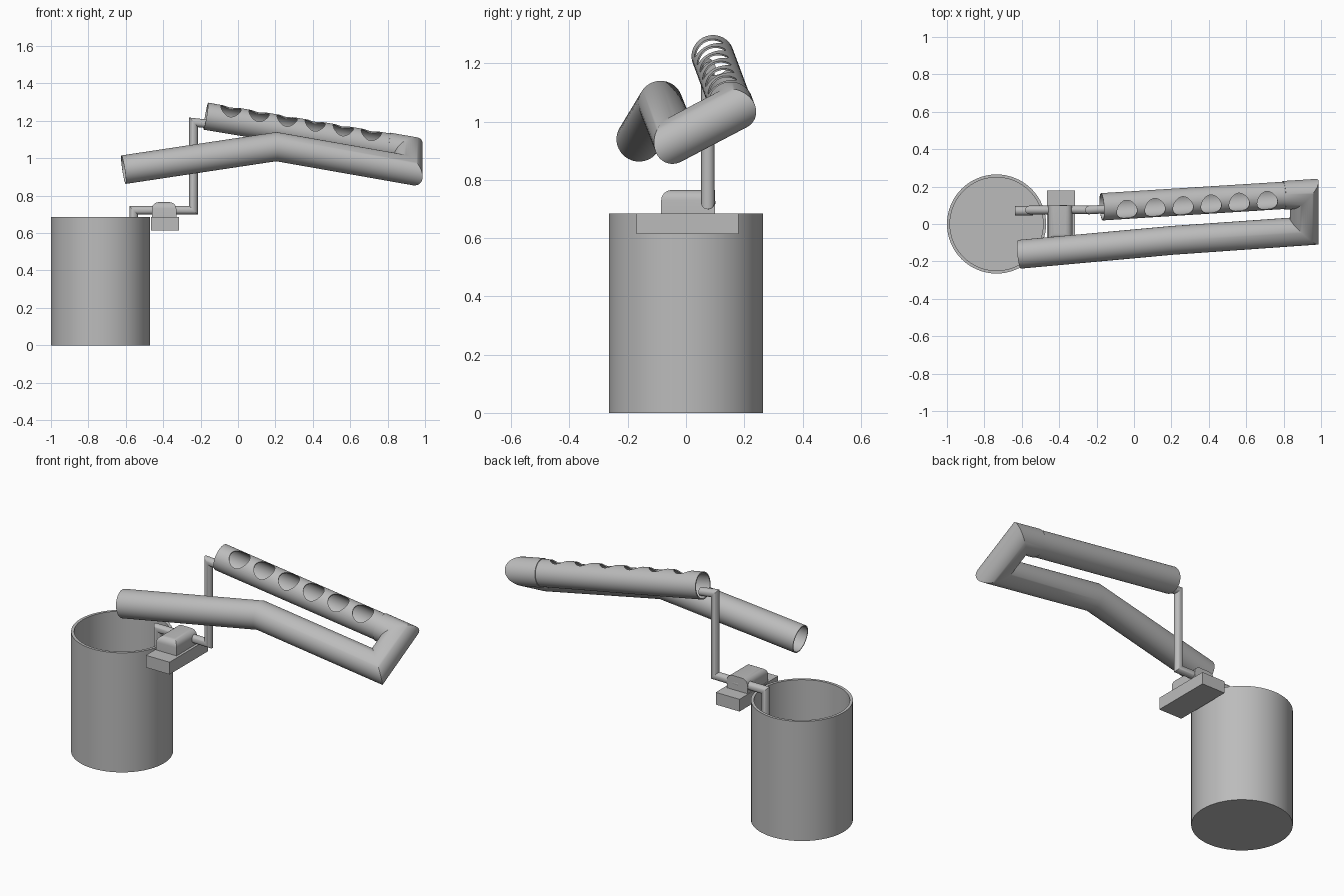
import bpy, bmesh, math
from mathutils import Vector, Matrix

cube = bpy.data.objects.get("Cube")
if cube:
    bpy.data.objects.remove(cube, do_unlink=True)

grey = bpy.data.materials.new("grey")
grey.use_nodes = True
grey.diffuse_color = (0.5, 0.5, 0.5, 1)
grey.node_tree.nodes["Principled BSDF"].inputs["Base Color"].default_value = (0.5, 0.5, 0.5, 1)


def finish(name, bm, smooth=True):
    bmesh.ops.recalc_face_normals(bm, faces=bm.faces)
    mesh = bpy.data.meshes.new(name)
    bm.to_mesh(mesh)
    bm.free()
    mesh.materials.append(grey)
    obj = bpy.data.objects.new(name, mesh)
    bpy.context.collection.objects.link(obj)
    bpy.ops.object.select_all(action='DESELECT')
    obj.select_set(True)
    bpy.context.view_layer.objects.active = obj
    if smooth:
        bpy.ops.object.shade_smooth_by_angle(angle=math.radians(30))
    return obj


def mitred_rings(bm, path, radius, sides):
    """Rings along a path, with mitred corners."""
    dirs = [(b - a).normalized() for a, b in zip(path, path[1:])]
    frame = dirs[0].to_track_quat('Z', 'Y')
    ring = [path[0] + frame @ Vector((math.cos(t), math.sin(t), 0)) * radius
            for t in (math.tau * i / sides for i in range(sides))]
    rings = [[bm.verts.new(p) for p in ring]]
    for k, d in enumerate(dirs):
        end = path[k + 1]
        normal = d + dirs[k + 1] if k + 1 < len(dirs) else d
        ring = [p + d * ((end - p).dot(normal) / d.dot(normal)) for p in ring]
        rings.append([bm.verts.new(p) for p in ring])
    return rings


def bridge(bm, a, b):
    n = len(a)
    for i in range(n):
        j = (i + 1) % n
        bm.faces.new((a[i], a[j], b[j], b[i]))


def pipe(name, points, radius, wall=0, sides=48):
    """Solid rod, or hollow tube when a wall is given."""
    path = [Vector(p) for p in points]
    bm = bmesh.new()
    outer = mitred_rings(bm, path, radius, sides)
    for a, b in zip(outer, outer[1:]):
        bridge(bm, a, b)
    if wall:
        inner = mitred_rings(bm, path, radius - wall, sides)
        for a, b in zip(inner, inner[1:]):
            bridge(bm, a, b)
        for k in (0, -1):
            bridge(bm, outer[k], inner[k])
    else:
        for k in (0, -1):
            bm.faces.new(outer[k])
    return finish(name, bm)


def box(name, low, high, bevel=0):
    low, high = Vector(low), Vector(high)
    bm = bmesh.new()
    bmesh.ops.create_cube(bm, size=1, matrix=Matrix.Translation((low + high) / 2)
                          @ Matrix.Diagonal((*(high - low), 1)))
    if bevel:
        # round the top edges except the back one
        edges = [e for e in bm.edges
                 if all(v.co.z > high.z - 0.001 for v in e.verts)
                 and not all(v.co.y > high.y - 0.001 for v in e.verts)]
        bmesh.ops.bevel(bm, geom=edges, offset=bevel, segments=6,
                        profile=0.5, affect='EDGES')
    return finish(name, bm, bevel > 0)


# Bucket: lathed wall and floor
bm = bmesh.new()
R, WALL, HEIGHT, FLOOR, CX = 0.265, 0.016, 0.685, 0.02, -0.735
rings = []
for r, z in ((R, 0), (R, HEIGHT), (R - WALL, HEIGHT), (R - WALL, FLOOR)):
    rings.append([bm.verts.new((CX + r * math.cos(math.tau * i / 64),
                                r * math.sin(math.tau * i / 64), z)) for i in range(64)])
for a, b in zip(rings, rings[1:]):
    bridge(bm, a, b)
bm.faces.new(rings[0])
bm.faces.new(rings[-1])
finish("bucket", bm)

# Pump on its base
box("pump_base", (-0.465, -0.17, 0.615), (-0.315, 0.18, 0.685))
box("pump_body", (-0.46, -0.085, 0.685), (-0.33, 0.1, 0.765), 0.035)

# Water pipes
pipe("intake_pipe", [(-0.4, 0.075, 0.722), (-0.558, 0.075, 0.722),
                     (-0.558, 0.075, 0.35)], 0.023, sides=32)
pipe("intake_nozzle", [(-0.54, 0.07, 0.35), (-0.635, 0.07, 0.35)], 0.025, sides=32)
pipe("outlet_pipe", [(-0.4, 0.078, 0.722), (-0.238, 0.075, 0.722),
                     (-0.238, 0.075, 1.192), (-0.15, 0.08, 1.182)], 0.023, sides=32)

# Return channel: bent tube with mitred corners
joint = Vector((0.8, 0.153, 1.061))
pipe("return_tube", [(-0.612, -0.162, 0.939), (0.205, -0.0875, 1.062),
                     (0.91, -0.038, 0.938), (0.91, 0.16, 1.042), joint],
     0.077, 0.006)

# Growing tube with a row of tilted holes
start = Vector((-0.172, 0.092, 1.225))
axis = (joint - start).normalized()
tube = pipe("growing_tube", [start, joint + axis * 0.02], 0.073, 0.006, 64)

tilt = math.radians(27)
up = Vector((0, -math.sin(tilt), math.cos(tilt)))
up = (up - axis * up.dot(axis)).normalized()
bm = bmesh.new()
for i in range(6):
    x = -0.05 + 0.15 * i
    centre = start + axis * ((x - start.x) / axis.x)
    rot = up.to_track_quat('Z', 'Y').to_matrix().to_4x4()
    bmesh.ops.create_cone(bm, cap_ends=True, segments=40, radius1=0.055,
                          radius2=0.055, depth=0.12,
                          matrix=Matrix.Translation(centre + up * 0.065) @ rot)
cutter = finish("hole_cutter", bm, False)
cutter.hide_render = True

cut = tube.modifiers.new("holes", 'BOOLEAN')
cut.operation = 'DIFFERENCE'
cut.solver = 'EXACT'
cut.object = cutter
tube.modifiers.move(len(tube.modifiers) - 1, 0)
bpy.ops.object.select_all(action='DESELECT')
tube.select_set(True)
bpy.context.view_layer.objects.active = tube
bpy.ops.object.modifier_apply(modifier="holes")
bpy.data.objects.remove(cutter, do_unlink=True)
bpy.ops.object.shade_smooth_by_angle(angle=math.radians(30))
